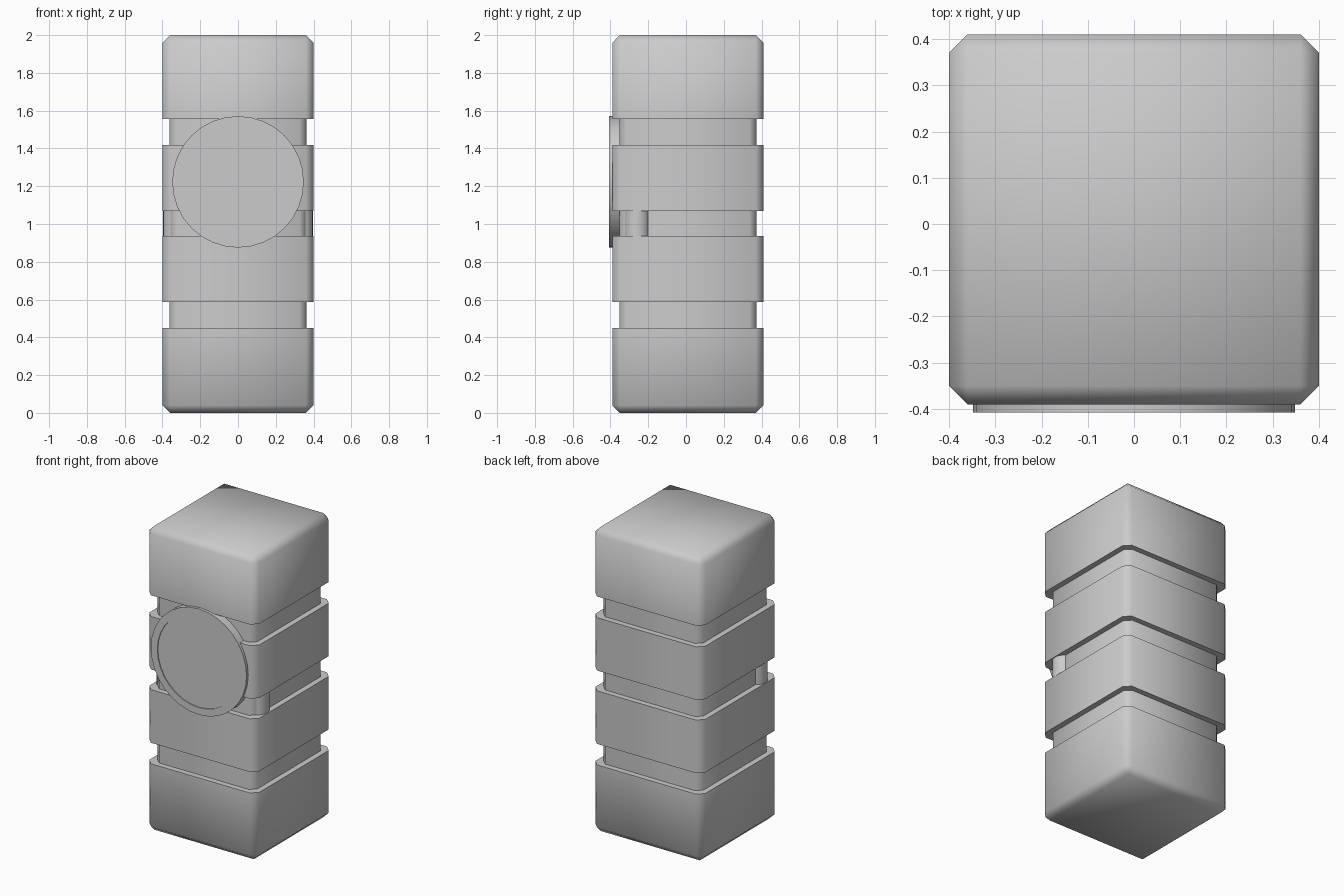
import bpy, bmesh, math
from math import cos, sin, tau

if "Cube" in bpy.data.objects:
    bpy.data.objects.remove(bpy.data.objects["Cube"])


def finish(bm, name, angle=60):
    bmesh.ops.remove_doubles(bm, verts=bm.verts, dist=1e-5)
    bmesh.ops.recalc_face_normals(bm, faces=bm.faces)
    me = bpy.data.meshes.new(name)
    bm.to_mesh(me)
    bm.free()
    ob = bpy.data.objects.new(name, me)
    bpy.context.collection.objects.link(ob)
    bpy.ops.object.select_all(action='DESELECT')
    ob.select_set(True)
    bpy.context.view_layer.objects.active = ob
    bpy.ops.object.shade_smooth_by_angle(angle=math.radians(angle))
    return ob


def skin(bm, rings):
    for a, b in zip(rings, rings[1:]):
        n = len(a)
        for i in range(n):
            j = (i + 1) % n
            bm.faces.new((a[i], a[j], b[j], b[i]))


# Square column with clipped corners: (height, half width, corner cut)
W, G = (0.40, 0.04), (0.363, 0.036)
levels = [(0, 0.36, 0), (0.04, *W)]
for low, high in ((0.45, 0.588), (0.937, 1.07), (1.418, 1.557)):
    levels += [(low, *W), (low, *G), (high, *G), (high, *W)]
levels += [(1.96, *W), (2.0, 0.36, 0)]

bm = bmesh.new()
rings = []
for z, h, c in levels:
    k = h - c
    pts = [(h, -k), (h, k), (k, h), (-k, h), (-h, k), (-h, -k), (-k, -h), (k, -h)]
    rings.append([bm.verts.new((x, y + 0.01, z)) for x, y in pts])
skin(bm, rings)
bm.faces.new(rings[0])
bm.faces.new(rings[-1])
finish(bm, "grooved_column")

# Round front plate with a raised rim: (radius, y)
bm = bmesh.new()
N = 32
rings = [[bm.verts.new((r * cos(tau * i / N), y, 1.223 + r * sin(tau * i / N)))
          for i in range(N)]
         for r, y in ((0.348, -0.345), (0.348, -0.408), (0.301, -0.408), (0.301, -0.402))]
skin(bm, rings)
bm.faces.new(rings[0])
bm.faces.new(rings[-1])
finish(bm, "front_disc", 40)

# Small rounded pegs held in the middle groove on both sides
for side, label in ((-1, "left"), (1, "right")):
    bm = bmesh.new()
    bmesh.ops.create_cone(bm, cap_ends=True, segments=24, radius1=0.07,
                          radius2=0.07, depth=0.14)
    bmesh.ops.translate(bm, verts=bm.verts, vec=(side * 0.326, -0.26, 1.0035))
    finish(bm, label + "_side_peg", 40)
